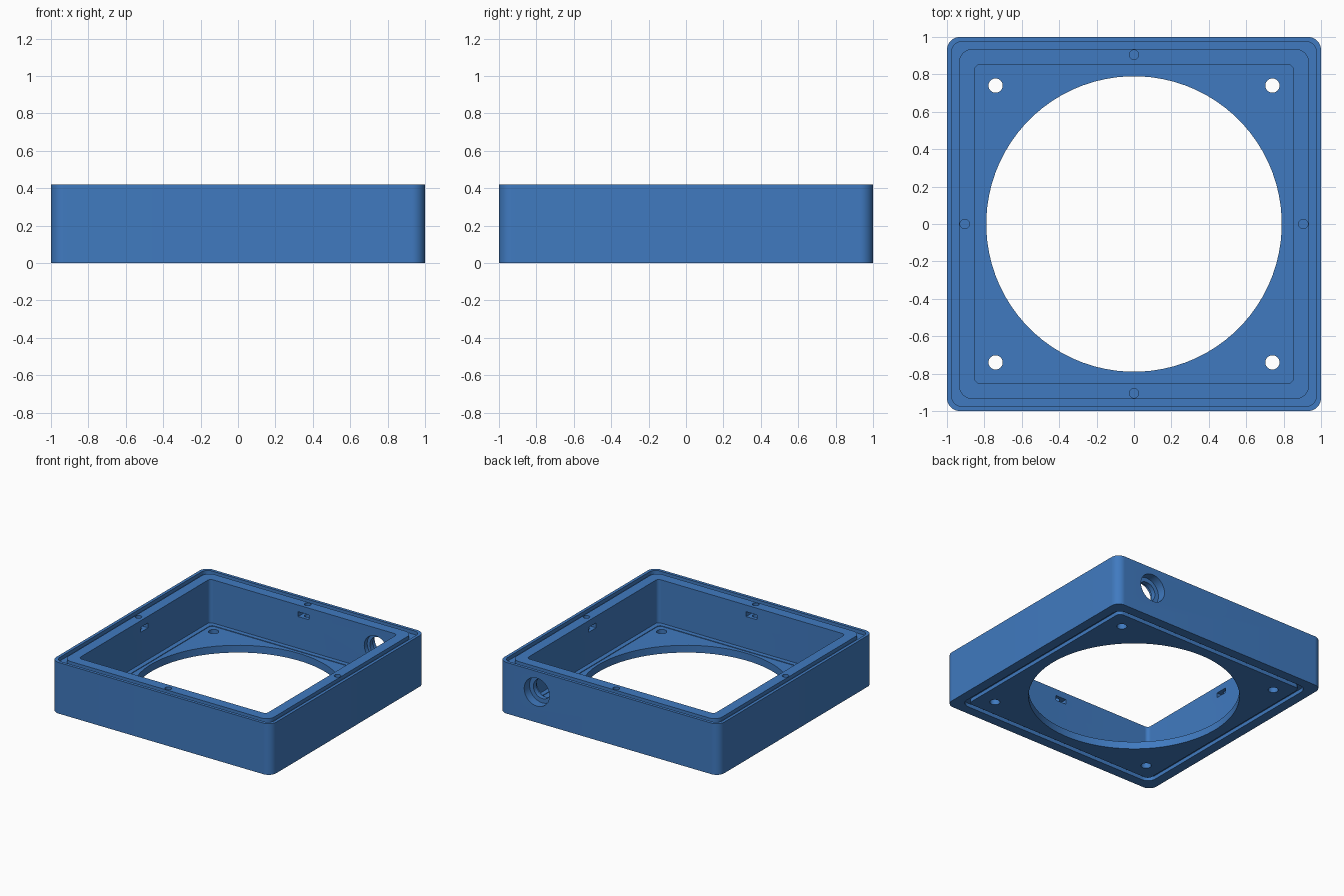
import bpy, bmesh, math
from mathutils import Matrix

if "Cube" in bpy.data.objects:
    bpy.data.objects.remove(bpy.data.objects["Cube"])

blue = bpy.data.materials.new("blue")
blue.diffuse_color = (0.051, 0.195, 0.527, 1)
blue.use_nodes = True
blue.node_tree.nodes["Principled BSDF"].inputs["Base Color"].default_value = blue.diffuse_color
N = 20  # points per corner


def ring(half, radius, z):
    """Rounded square; it becomes a circle when radius equals half."""
    pts = []
    for k in range(4):
        mid = math.radians(45 + 90 * k)
        cx = math.copysign(half - radius, math.cos(mid))
        cy = math.copysign(half - radius, math.sin(mid))
        for i in range(N):
            t = i / (N - 1) if radius < half else (i + 0.5) / N
            a = math.radians(90 * (k + t))
            pts.append((cx + radius * math.cos(a), cy + radius * math.sin(a), z))
    return pts


def finish(name, bm):
    bmesh.ops.recalc_face_normals(bm, faces=bm.faces)
    me = bpy.data.meshes.new(name)
    bm.to_mesh(me)
    bm.free()
    me.materials.append(blue)
    ob = bpy.data.objects.new(name, me)
    bpy.context.collection.objects.link(ob)
    return ob


# Square housing: one closed section swept through rounded squares
TOP, FLOOR = 0.42, 0.065
section = [
    (1.0, 0.07, 0), (1.0, 0.07, TOP),                      # outer wall
    (0.975, 0.055, TOP), (0.975, 0.055, TOP - 0.03),       # seal groove on the rim
    (0.935, 0.07, TOP - 0.03), (0.935, 0.07, TOP),
    (0.852, 0.03, TOP), (0.852, 0.03, FLOOR),              # inner wall
    (0.815, 0.03, FLOOR), (0.815, 0.03, FLOOR - 0.005),    # shallow floor recess
    (0.79, 0.79, FLOOR - 0.005), (0.79, 0.79, 0),          # round opening
    (0.88, 0.04, 0), (0.88, 0.04, 0.03),                   # groove underneath
    (0.92, 0.07, 0.03), (0.92, 0.07, 0),
]
bm = bmesh.new()
rings = [[bm.verts.new(p) for p in ring(*s)] for s in section]
for a, b in zip(rings, rings[1:] + rings[:1]):
    for i in range(4 * N):
        j = (i + 1) % (4 * N)
        bm.faces.new((a[i], a[j], b[j], b[i]))
housing = finish("housing", bm)


# Cutters
def cylinder(bm, loc, r1, r2, depth, rot=Matrix()):
    bmesh.ops.create_cone(bm, cap_ends=True, segments=40, radius1=r1, radius2=r2,
                          depth=depth, matrix=Matrix.Translation(loc) @ rot)


def cut(name, bm):
    cutter = finish(name, bm)
    cutter.hide_render = True
    cutter.hide_set(True)
    mod = housing.modifiers.new(name, "BOOLEAN")
    mod.operation = "DIFFERENCE"
    mod.solver = "EXACT"
    mod.object = cutter


# Corner screw holes and rim screw holes
bm = bmesh.new()
for sx in (-1, 1):
    for sy in (-1, 1):
        cylinder(bm, (0.74 * sx, 0.74 * sy, 0.03), 0.038, 0.038, 0.2)
for k in range(4):
    a = math.pi / 2 * k
    cylinder(bm, (0.905 * math.cos(a), 0.905 * math.sin(a), 0.39), 0.025, 0.025, 0.2)
cut("screw_hole_cutter", bm)

# Nut slots in the inner walls
bm = bmesh.new()
for k in range(4):
    bmesh.ops.create_cube(bm, size=1, matrix=Matrix.Rotation(math.pi / 2 * k, 4, "Z")
                          @ Matrix.Translation((0.89, 0, 0.345))
                          @ Matrix.Diagonal((0.12, 0.1, 0.04, 1)))
cut("nut_slot_cutter", bm)

# Cable port in the back wall: through hole with a wide outer bore
turn = Matrix.Rotation(math.pi / 2, 4, "X")
for name, y, r, d in (("port_hole_cutter", 0.92, 0.08, 0.4),
                      ("port_bore_cutter", 1.0, 0.115, 0.14),
                      ("port_inner_bore_cutter", 0.85, 0.105, 0.08)):
    bm = bmesh.new()
    cylinder(bm, (0.656, y, 0.25), r, r, d, turn)
    cut(name, bm)

bpy.context.view_layer.objects.active = housing
housing.select_set(True)
for mod in list(housing.modifiers):
    bpy.ops.object.modifier_apply(modifier=mod.name)
bpy.ops.object.shade_smooth_by_angle(angle=math.radians(30))
for ob in list(bpy.data.objects):
    if ob is not housing:
        bpy.data.objects.remove(ob)
